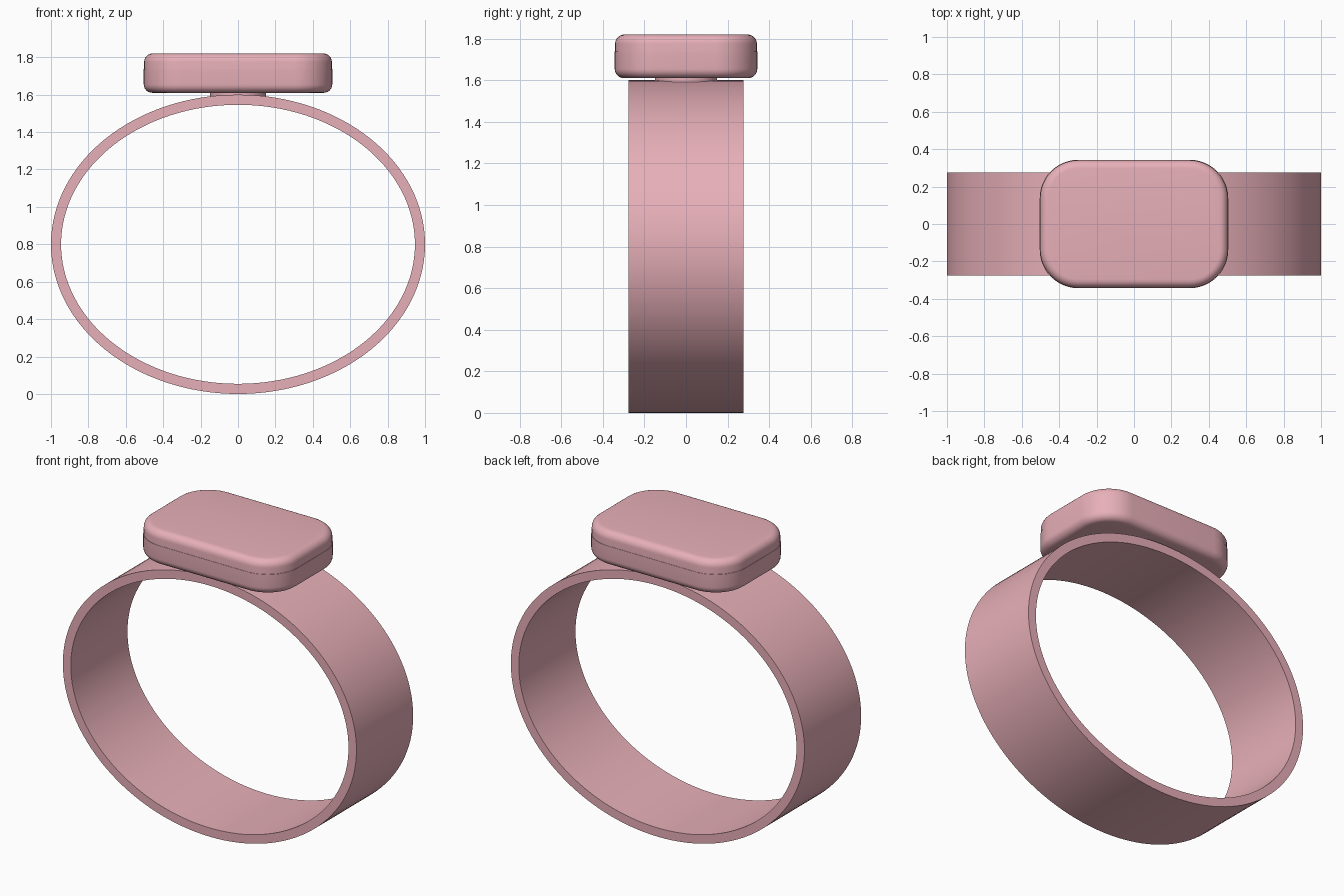
import bpy, bmesh, math

if "Cube" in bpy.data.objects:
    bpy.data.objects.remove(bpy.data.objects["Cube"])


def finish(name, bm, angle=35):
    bmesh.ops.recalc_face_normals(bm, faces=bm.faces)
    me = bpy.data.meshes.new(name)
    bm.to_mesh(me)
    bm.free()
    ob = bpy.data.objects.new(name, me)
    bpy.context.collection.objects.link(ob)
    me.materials.append(pink)
    bpy.ops.object.select_all(action='DESELECT')
    ob.select_set(True)
    bpy.context.view_layer.objects.active = ob
    bpy.ops.object.shade_smooth_by_angle(angle=math.radians(angle))
    return ob


def loft(bm, loops, closed=False):
    """Bridge equal-length vertex loops; cap the ends unless closed."""
    rings = [[bm.verts.new(p) for p in loop] for loop in loops]
    pairs = list(zip(rings, rings[1:])) + ([(rings[-1], rings[0])] if closed else [])
    for a, b in pairs:
        n = len(a)
        for i in range(n):
            bm.faces.new((a[i], a[(i + 1) % n], b[(i + 1) % n], b[i]))
    if not closed:
        bm.faces.new(rings[0])
        bm.faces.new(rings[-1])


def ellipse(rx, rz, y, n=128):
    return [(rx * math.cos(2 * math.pi * i / n), y,
             0.8 + rz * math.sin(2 * math.pi * i / n)) for i in range(n)]


def rounded_rect(hx, hy, r, z, seg=12):
    pts = []
    for q, (sx, sy) in enumerate([(1, 1), (-1, 1), (-1, -1), (1, -1)]):
        for k in range(seg + 1):
            a = math.pi / 2 * (q + k / seg)
            pts.append((sx * (hx - r) + r * math.cos(a),
                        sy * (hy - r) + r * math.sin(a), z))
    return pts


def slab(name, hx, hy, r, edge, crown, fillet, steps=6):
    """Half of the head: straight wall at edge, filleted towards crown."""
    s = 1 if crown > edge else -1
    loops = [rounded_rect(hx, hy, r, edge)]
    for k in range(steps + 1):
        a = math.pi / 2 * k / steps
        d = fillet * (1 - math.cos(a))
        loops.append(rounded_rect(hx - d, hy - d, r - d,
                                  crown - s * fillet * (1 - math.sin(a))))
    bm = bmesh.new()
    loft(bm, loops)
    return finish(name, bm)


pink = bpy.data.materials.new("pink")
pink.diffuse_color = (0.80, 0.43, 0.48, 1)
pink.use_nodes = True
pink.node_tree.nodes["Principled BSDF"].inputs["Base Color"].default_value = pink.diffuse_color

# Oval band
w = 0.276
bm = bmesh.new()
loft(bm, [ellipse(1, 0.8, -w), ellipse(1, 0.8, w),
          ellipse(0.946, 0.746, w), ellipse(0.946, 0.746, -w)], closed=True)
finish("band", bm)

# Short round post between band and head
bm = bmesh.new()
loft(bm, [[(0.15 * math.cos(math.pi * i / 24), 0.15 * math.sin(math.pi * i / 24), z)
           for i in range(48)] for z in (1.575, 1.63)])
finish("post", bm)

# Head: lower case and upper cover
slab("case", 0.504, 0.343, 0.205, 1.737, 1.61, 0.045)
slab("cover", 0.502, 0.341, 0.205, 1.69, 1.82, 0.045)
